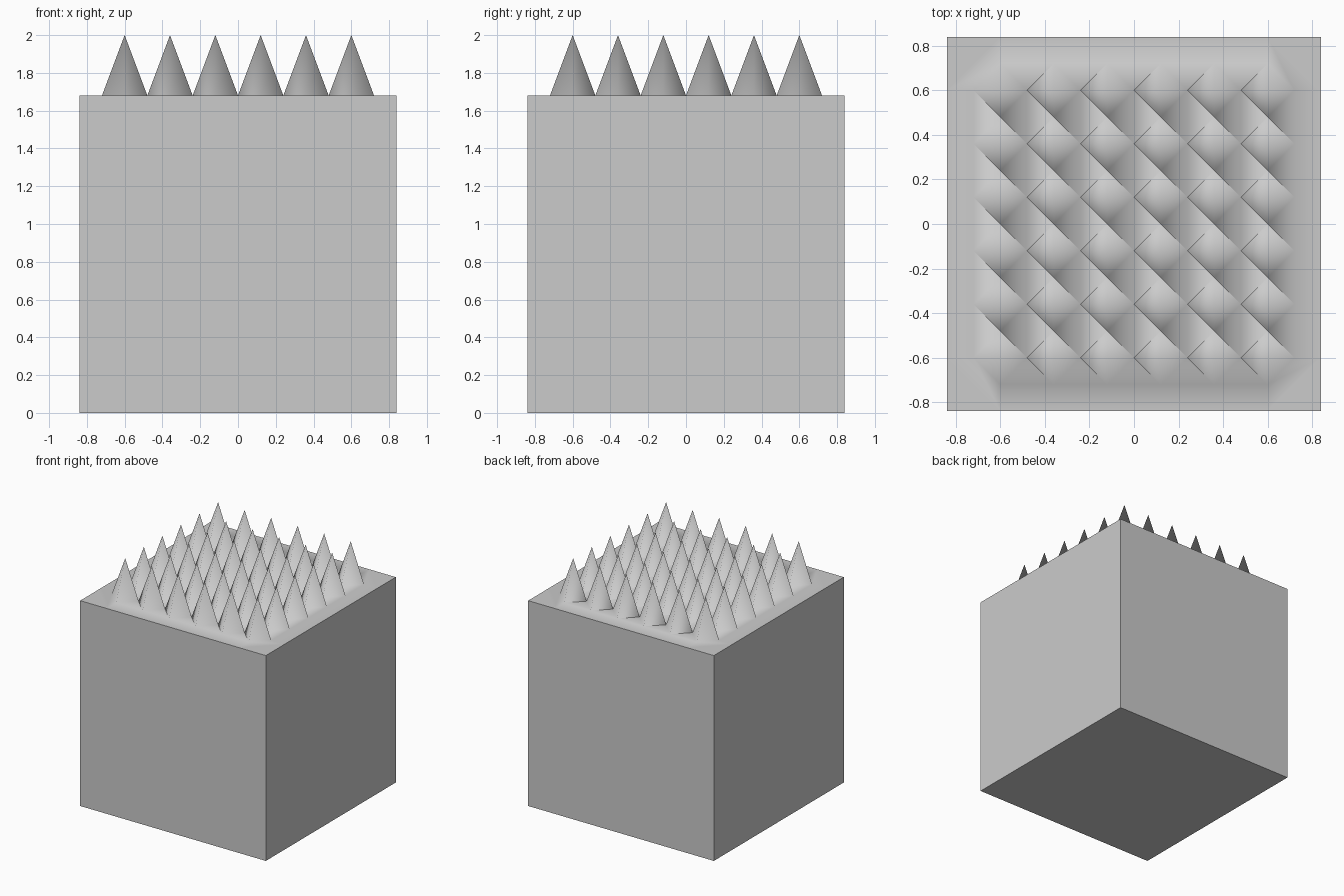
import bpy, bmesh

cube = bpy.data.objects.get("Cube")
if cube:
    bpy.data.objects.remove(cube, do_unlink=True)

N = 6              # spikes per side
STEP = 0.24        # spike spacing
R = STEP / 2       # spike base radius
HALF = 0.84        # half width of the block
TOP = 1.68         # height of the block
TIP = 2.0          # height of the spike tips

grey = bpy.data.materials.new("stone grey")
grey.use_nodes = True
colour = (0.6, 0.6, 0.6, 1)
grey.diffuse_color = colour
grey.node_tree.nodes["Principled BSDF"].inputs["Base Color"].default_value = colour


def make_object(name, bm, smooth):
    mesh = bpy.data.meshes.new(name)
    for face in bm.faces:
        face.smooth = smooth
    bm.to_mesh(mesh)
    bm.free()
    mesh.materials.append(grey)
    obj = bpy.data.objects.new(name, mesh)
    bpy.context.collection.objects.link(obj)
    return obj


# Block: a cube without its lid
bm = bmesh.new()
bmesh.ops.create_cube(bm, size=1)
for v in bm.verts:
    v.co = (v.co.x * 2 * HALF, v.co.y * 2 * HALF, (v.co.z + 0.5) * TOP)
lid = [f for f in bm.faces if f.normal.z > 0.5]
bmesh.ops.delete(bm, geom=lid, context="FACES_ONLY")
make_object("block", bm, False)

# Spiked top: pyramids on diamond bases
bm = bmesh.new()


def vert(x, y, z=TOP):
    return bm.verts.new((x, y, z))


pos = [(i - (N - 1) / 2) * STEP for i in range(N)]
E, NO, W, S = {}, {}, {}, {}
for i, x in enumerate(pos):
    for j, y in enumerate(pos):
        k = (i, j)
        E[k], NO[k] = vert(x + R, y), vert(x, y + R)
        W[k], S[k] = vert(x - R, y), vert(x, y - R)
        tip = vert(x, y, TIP)
        ring = [E[k], NO[k], W[k], S[k]]
        for a in range(4):
            bm.faces.new((ring[a], ring[(a + 1) % 4], tip))

# Flat diamonds between the spikes
M = N - 1
for i in range(M):
    for j in range(M):
        bm.faces.new((E[i, j], NO[i + 1, j], E[i, j + 1], S[i, j + 1]))

# Flat border: small triangles, then strips out to the rim, then corners
south, north, west, east = [], [], [], []
for p in pos:
    south.append(vert(p, -HALF))
    north.append(vert(p, HALF))
    west.append(vert(-HALF, p))
    east.append(vert(HALF, p))
for i in range(M):
    n = i + 1
    bm.faces.new((S[i, 0], S[n, 0], E[i, 0]))
    bm.faces.new((NO[n, M], NO[i, M], E[i, M]))
    bm.faces.new((W[0, n], W[0, i], NO[0, i]))
    bm.faces.new((E[M, i], E[M, n], S[M, n]))
    bm.faces.new((south[i], south[n], S[n, 0], S[i, 0]))
    bm.faces.new((north[n], north[i], NO[i, M], NO[n, M]))
    bm.faces.new((west[n], west[i], W[0, i], W[0, n]))
    bm.faces.new((east[i], east[n], E[M, n], E[M, i]))
bm.faces.new((vert(-HALF, -HALF), south[0], S[0, 0], W[0, 0], west[0]))
bm.faces.new((vert(HALF, -HALF), east[0], E[M, 0], S[M, 0], south[M]))
bm.faces.new((vert(HALF, HALF), north[M], NO[M, M], E[M, M], east[M]))
bm.faces.new((vert(-HALF, HALF), west[M], W[0, M], NO[0, M], north[0]))
make_object("spiked_top", bm, True)
